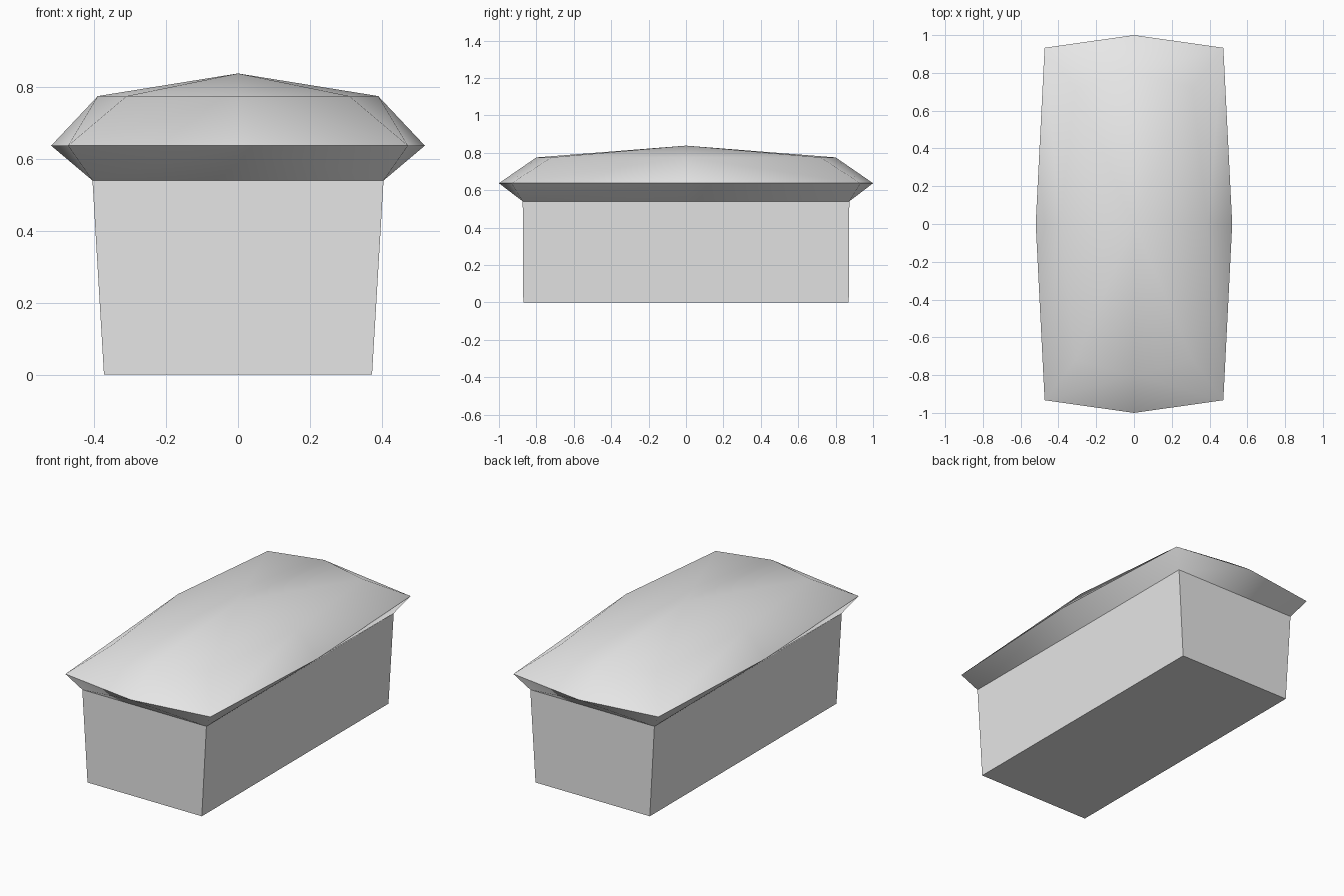
import bpy, bmesh

cube = bpy.data.objects.get("Cube")
if cube:
    bpy.data.objects.remove(cube, do_unlink=True)

# Single plain grey
GREY = (0.8, 0.8, 0.8, 1.0)
mat = bpy.data.materials.new("pale grey")
mat.use_nodes = True
mat.diffuse_color = GREY
mat.node_tree.nodes["Principled BSDF"].inputs["Base Color"].default_value = GREY


def ring(bm, corner, mid, z):
    """Eight points, corner and side-middle alternating, counterclockwise."""
    (cx, cy), (mx, my) = corner, mid
    pts = [(cx, -cy), (mx, 0), (cx, cy), (0, my),
           (-cx, cy), (-mx, 0), (-cx, -cy), (0, -my)]
    return [bm.verts.new((x, y, z)) for x, y in pts]


def bridge(bm, low, high):
    """Triangles whose diagonals run from upper middles to lower corners."""
    for i in range(0, 8, 2):
        j, k = i + 1, (i + 2) % 8
        bm.faces.new((low[i], low[j], high[j]))
        bm.faces.new((low[i], high[j], high[i]))
        bm.faces.new((low[j], low[k], high[j]))
        bm.faces.new((low[k], high[k], high[j]))


def finish(bm, name, smooth):
    mesh = bpy.data.meshes.new(name)
    for f in bm.faces:
        f.smooth = smooth
    bm.to_mesh(mesh)
    bm.free()
    mesh.materials.append(mat)
    obj = bpy.data.objects.new(name, mesh)
    bpy.context.collection.objects.link(obj)


NECK, RIM = 0.54, 0.637

# Flat sided body, slightly wider at the top
bm = bmesh.new()
bmesh.ops.create_cube(bm, size=2)
for v in bm.verts:
    top = v.co.z > 0
    v.co.x *= 0.405 if top else 0.373
    v.co.y *= 0.873 if top else 0.87
    v.co.z = NECK if top else 0
bmesh.ops.delete(bm, geom=[f for f in bm.faces if f.normal.z > 0.9],
                 context='FACES_ONLY')
finish(bm, "loaf_body", False)

# Flared underside and domed top, with a sharp rim between them
bm = bmesh.new()
neck = ring(bm, (0.405, 0.873), (0.405, 0.873), NECK)
rim = ring(bm, (0.473, 0.933), (0.52, 1.0), RIM)
shoulder = ring(bm, (0.31, 0.72), (0.39, 0.80), 0.775)
apex = bm.verts.new((0, 0, 0.838))
bridge(bm, neck, rim)
bridge(bm, rim, shoulder)
for i in range(8):
    bm.faces.new((shoulder[i], shoulder[(i + 1) % 8], apex))
    bm.edges.get((rim[i], rim[(i + 1) % 8])).smooth = False
finish(bm, "domed_crust", True)
